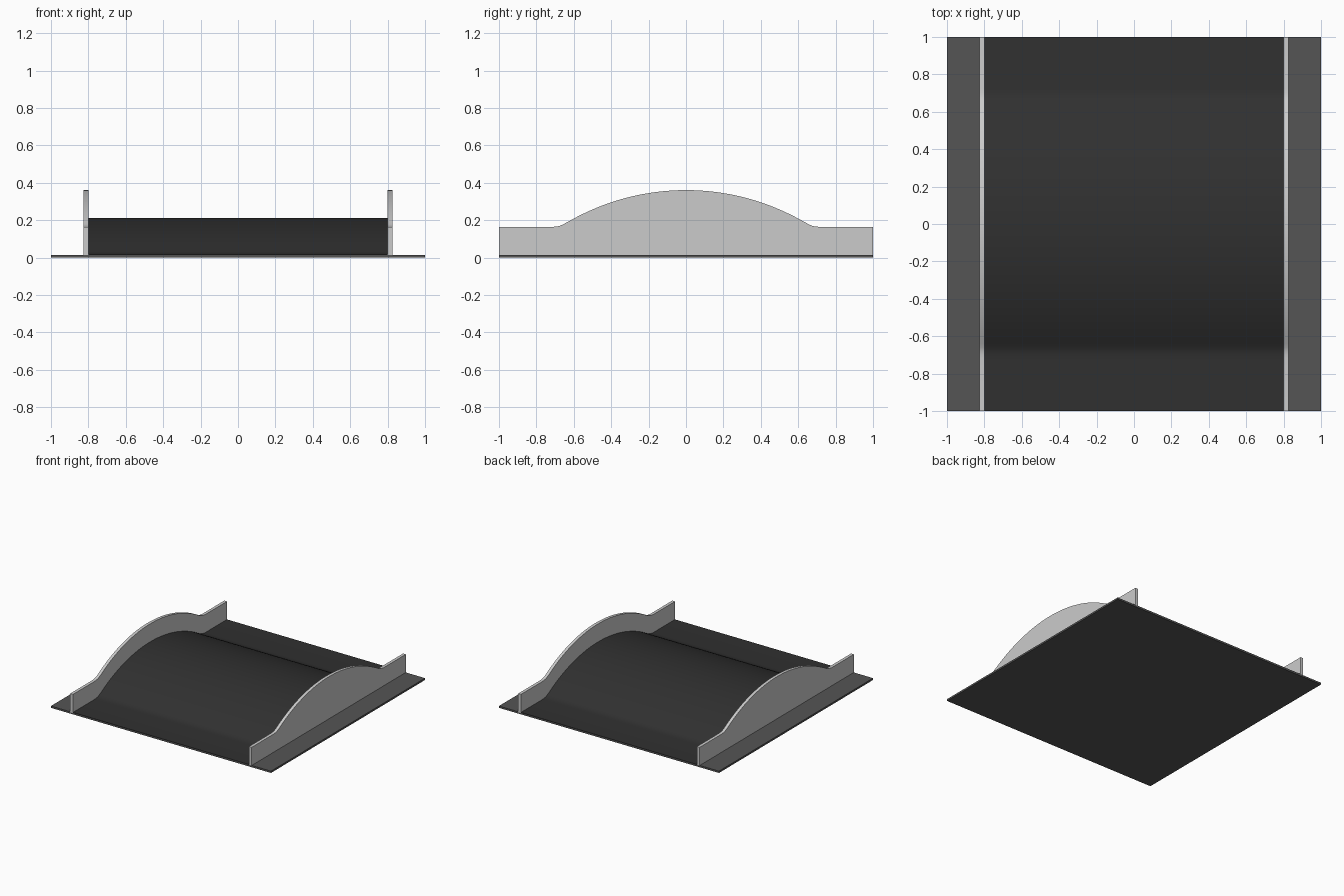
import bpy, bmesh, math

if "Cube" in bpy.data.objects:
    bpy.data.objects.remove(bpy.data.objects["Cube"])

HALF, RISE = 0.675, 0.197                      # hump half length and height
R = (HALF**2 + RISE**2) / (2 * RISE)


def hump(y):
    """Height of the circular hump, with a soft foot where it meets the flat."""
    arc = RISE - R + math.sqrt(R * R - y * y)
    k = 0.012
    return (arc + math.sqrt(arc * arc + k * k)) / 2 if abs(y) < 0.72 else 0.0


def material(name, c):
    m = bpy.data.materials.new(name)
    m.diffuse_color = (c, c, c, 1)
    m.use_nodes = True
    m.node_tree.nodes["Principled BSDF"].inputs["Base Color"].default_value = m.diffuse_color
    return m


def extrude_profile(name, x0, x1, bottom, lift, mat=None):
    """Solid with the hump profile along y, extruded from x0 to x1."""
    ys = [-1] + [-0.72 + 1.44 * i / 72 for i in range(73)] + [1]
    outline = [(y, hump(y) + lift) for y in ys] + [(1, bottom), (-1, bottom)]
    bm = bmesh.new()
    face = bm.faces.new([bm.verts.new((x0, y, z)) for y, z in outline])
    ext = bmesh.ops.extrude_face_region(bm, geom=[face])
    moved = [v for v in ext["geom"] if isinstance(v, bmesh.types.BMVert)]
    bmesh.ops.translate(bm, verts=moved, vec=(x1 - x0, 0, 0))
    bmesh.ops.recalc_face_normals(bm, faces=bm.faces)
    return finish(name, bm, mat)


def finish(name, bm, mat):
    me = bpy.data.meshes.new(name)
    bm.to_mesh(me)
    bm.free()
    ob = bpy.data.objects.new(name, me)
    bpy.context.collection.objects.link(ob)
    if mat:
        me.materials.append(mat)
    bpy.ops.object.select_all(action='DESELECT')
    ob.select_set(True)
    bpy.context.view_layer.objects.active = ob
    bpy.ops.object.shade_smooth_by_angle(angle=math.radians(25))
    return ob


# Ground plate
bm = bmesh.new()
bmesh.ops.create_cube(bm, size=1)
bmesh.ops.scale(bm, verts=bm.verts, vec=(2, 2, 0.015))
bmesh.ops.translate(bm, verts=bm.verts, vec=(0, 0, 0.0075))
finish("ground_plate", bm, material("dark_grey", 0.09))

# Humped road deck
extrude_profile("road_deck", -0.8, 0.8, 0.01, 0.016, material("asphalt", 0.03))

# Side walls following the hump
for side, x in (("left", -0.825), ("right", 0.8)):
    extrude_profile(side + "_wall", x, x + 0.025, 0.01, 0.164)
